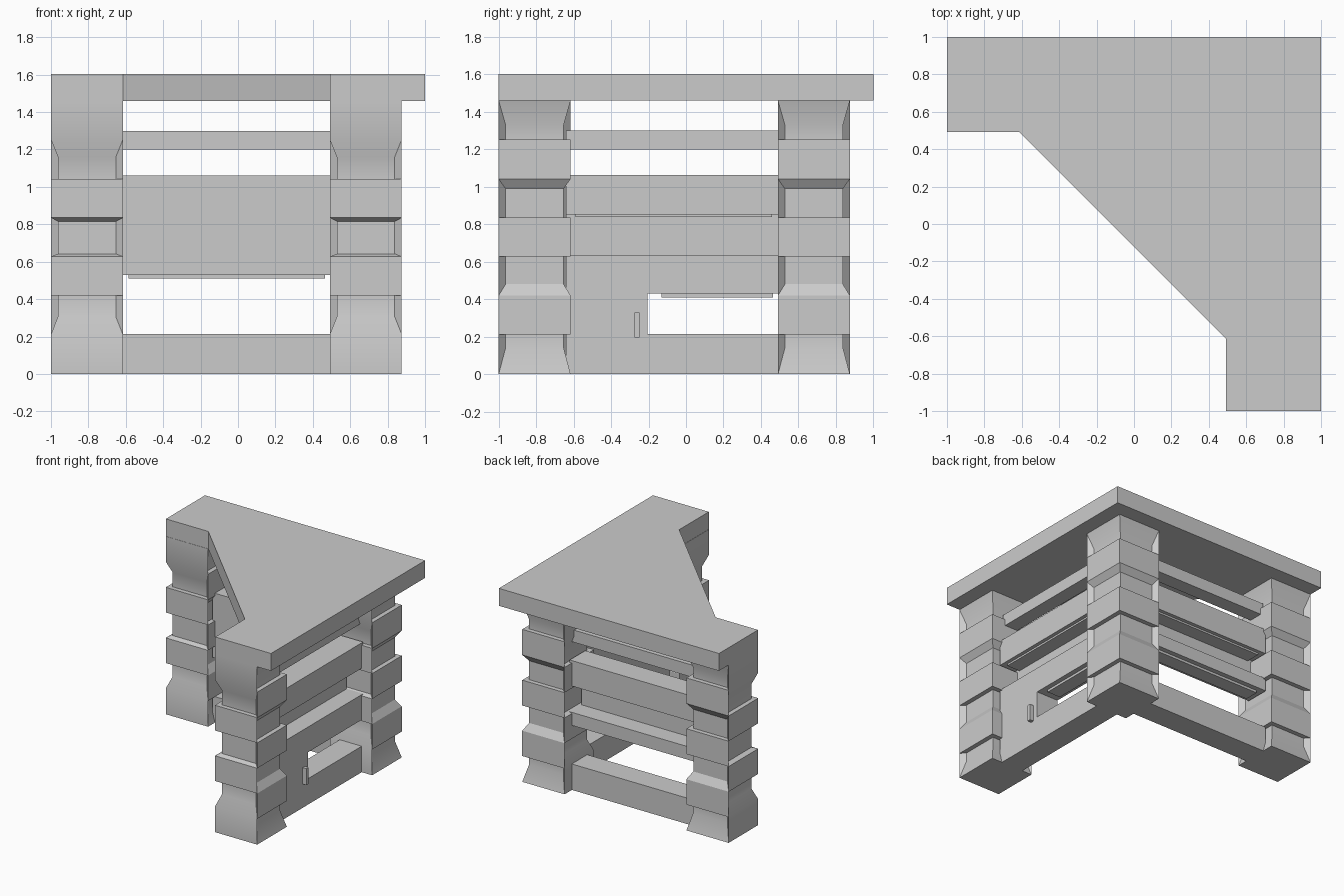
import bpy, bmesh

if "Cube" in bpy.data.objects:
    bpy.data.objects.remove(bpy.data.objects["Cube"])

LEVELS = [0, 0.212, 0.42, 0.627, 0.835, 1.042, 1.252, 1.46]
# inner (recessed) panel bottom and top for each tier
PANELS = [(0.14, 0.212), (0.305, 0.42), (0.48, 0.627), (0.642, 0.815),
          (0.835, 0.99), (1.042, 1.16), (1.252, 1.33)]
LOW, SIZE, EDGE = 0.491, 0.384, 0.493
DEPTH = 0.037


def finish(name, bm):
    bmesh.ops.remove_doubles(bm, verts=bm.verts, dist=0.0005)
    bmesh.ops.recalc_face_normals(bm, faces=bm.faces)
    mesh = bpy.data.meshes.new(name)
    bm.to_mesh(mesh)
    bm.free()
    obj = bpy.data.objects.new(name, mesh)
    bpy.context.collection.objects.link(obj)
    return obj


def box(name, x0, x1, y0, y1, z0, z1):
    bm = bmesh.new()
    bmesh.ops.create_cube(bm, size=1)
    for v in bm.verts:
        v.co = ((x0 + x1) / 2 + v.co.x * (x1 - x0),
                (y0 + y1) / 2 + v.co.y * (y1 - y0),
                (z0 + z1) / 2 + v.co.z * (z1 - z0))
    return finish(name, bm)


def post(name, x0, y0):
    """Stacked post: each tier is pinched round one corner, alternating back and front."""
    bm = bmesh.new()
    h, w = SIZE / 2, SIZE / 2 - DEPTH
    cx, cy = x0 + h, y0 + h

    def quad(*points):
        bm.faces.new([bm.verts.new((cx + x, cy + y, z)) for x, y, z in points])

    def band(p, q, a, b, c, d):
        quad((*p, a), (*p, b), (*q, d), (*q, c))

    for t, (a, b) in enumerate(PANELS):
        z0, z1 = LEVELS[t], LEVELS[t + 1]
        s = 1 if t % 2 == 0 else -1
        outer = [(s * h, -s * h), (s * h, s * h), (-s * h, s * h)]
        inner = [(s * w, -s * w), (s * w, s * w), (-s * w, s * w)]
        far = (-s * h, -s * h)
        # two plain sides
        band(outer[0], far, z0, z1, z0, z1)
        band(outer[2], far, z0, z1, z0, z1)
        # end strips beside the two straight corners
        band(outer[0], inner[0], z0, z1, a, b)
        band(outer[2], inner[2], z0, z1, a, b)
        # recessed panels with their upper and lower slopes
        for i in (0, 1):
            o, p, m, n = outer[i], outer[i + 1], inner[i], inner[i + 1]
            band(m, n, a, b, a, b)
            quad((*o, z0), (*p, z0), (*n, a), (*m, a))
            quad((*o, z1), (*p, z1), (*n, b), (*m, b))
    for z in (0, LEVELS[-1]):
        quad((-h, -h, z), (h, -h, z), (h, h, z), (-h, h, z))
    obj = finish(name, bm)
    bpy.ops.object.select_all(action='DESELECT')
    obj.select_set(True)
    bpy.context.view_layer.objects.active = obj
    bpy.ops.object.shade_smooth_by_angle(angle=0.5)


# corner posts
post("front_post", LOW, -1)
post("corner_post", LOW, LOW)
post("left_post", -1, LOW)

# roof slab with the diagonal cut
bm = bmesh.new()
outline = [(-1, 1), (-1, EDGE), (-0.615, EDGE), (EDGE, -0.615),
           (EDGE, -1), (1, -1), (1, 1)]
face = bm.faces.new([bm.verts.new((x, y, 1.46)) for x, y in outline])
ext = bmesh.ops.extrude_face_region(bm, geom=[face], use_keep_orig=True)
for v in ext["geom"]:
    if isinstance(v, bmesh.types.BMVert):
        v.co.z = 1.603
finish("top_slab", bm)


# wall parts: start, end along the wall; near, far across it; bottom, top
def wall(side, name, s0, s1, n0, n1, z0, z1):
    if side == "right":
        box("right_" + name, n0, n1, s0, s1, z0, z1)
    else:
        box("back_" + name, s0, s1, n0, n1, z0, z1)


for side in ("right", "back"):
    low = 0.43 if side == "right" else 0.53
    wall(side, "bottom_log", -0.64, 0.51, 0.58, 0.78, 0, 0.213)
    wall(side, "lower_beam", -0.64, 0.51, 0.58, 0.78, low, 0.637)
    wall(side, "recessed_plank", -0.64, 0.51, 0.58, 0.63, 0.637, 0.853)
    wall(side, "upper_beam", -0.64, 0.51, 0.58, 0.78, 0.853, 1.062)
    wall(side, "upper_lip", -0.59, 0.46, 0.63, 0.75, 0.838, 0.853)
    wall(side, "top_rail", -0.64, 0.51, 0.63, 0.75, 1.2, 1.3)
    start = -0.13 if side == "right" else -0.585
    wall(side, "lower_lip", start, 0.465, 0.62, 0.74, low - 0.02, low)

# side panel and its handle
box("side_panel", 0.58, 0.78, -0.64, -0.205, 0.213, 0.43)
box("handle", 0.775, 0.815, -0.275, -0.247, 0.195, 0.33)
